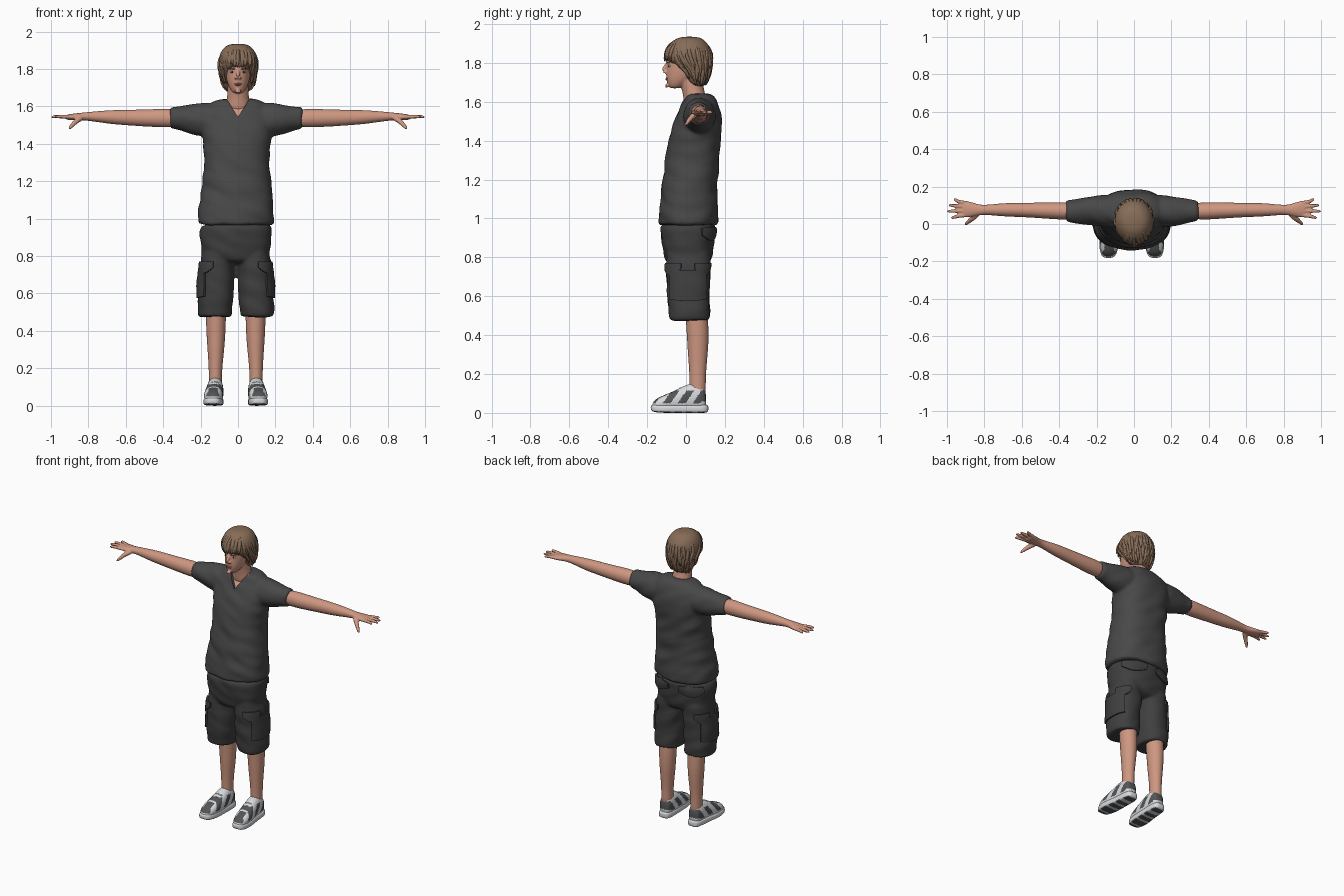
import bpy, bmesh, math, random
from mathutils import Vector, Matrix, noise

random.seed(4)
cube = bpy.data.objects.get("Cube")
if cube:
    bpy.data.objects.remove(cube)


def material(name, *rgb):
    m = bpy.data.materials.new(name)
    m.use_nodes = True
    m.diffuse_color = (*rgb, 1)
    m.node_tree.nodes["Principled BSDF"].inputs["Base Color"].default_value = (*rgb, 1)
    return m


SKIN = material("skin", .62, .31, .22)
HAIR = material("brown hair", .24, .15, .095)
SHIRT = material("charcoal shirt", .065, .065, .067)
SHORTS = material("dark shorts", .05, .05, .052)
WHITE = material("shoe white", .68, .7, .72)
GREY = material("shoe grey", .085, .09, .095)
LIPS = material("lips", .5, .2, .16)
DARK = material("eye dark", .04, .025, .02)
BODY_X = -.012  # middle of the clothes and legs


# --- shape helpers -------------------------------------------------------
def skin_rings(bm, rings):
    rings = [[bm.verts.new(p) for p in ring] for ring in rings]
    n = len(rings[0])
    for a, b in zip(rings, rings[1:]):
        for i in range(n):
            j = (i + 1) % n
            bm.faces.new((a[i], a[j], b[j], b[i]))
    bm.faces.new(rings[0])
    bm.faces.new(rings[-1])


def loft(bm, axis, rows, power=2.0, n=16):
    """Rows are (position on axis, centre a, centre b, radius a, radius b)."""
    order = {"x": (0, 1, 2), "y": (1, 0, 2), "z": (2, 0, 1)}[axis]
    rings = []
    for pos, ca, cb, ra, rb in rows:
        ring = []
        for i in range(n):
            t = math.tau * i / n
            c, s = (math.copysign(abs(f) ** (2 / power), f) / .974
                    for f in (math.cos(t), math.sin(t)))
            p = Vector()
            p[order[0]], p[order[1]], p[order[2]] = pos, ca + ra * c, cb + rb * s
            ring.append(p)
        rings.append(ring)
    skin_rings(bm, rings)


def tube(bm, points, radii, n=8):
    pts = [Vector(p) for p in points]
    whole = (pts[-1] - pts[0]).normalized()
    up = Vector((0, 1, 0)) if abs(whole.z) > .7 else Vector((0, 0, 1))
    rings = []
    for i, (p, r) in enumerate(zip(pts, radii)):
        d = (pts[min(i + 1, len(pts) - 1)] - pts[max(i - 1, 0)]).normalized()
        a = d.cross(up).normalized()
        b = a.cross(d)
        rings.append([p + (a * math.cos(math.tau * k / n) + b * math.sin(math.tau * k / n)) * r
                      for k in range(n)])
    skin_rings(bm, rings)


def ball(bm, centre, radii):
    m = Matrix.Translation(centre) @ Matrix.Diagonal((*radii, 1))
    bmesh.ops.create_uvsphere(bm, u_segments=16, v_segments=10, radius=1, matrix=m)


def bake(obj):
    dg = bpy.context.evaluated_depsgraph_get()
    me = bpy.data.meshes.new_from_object(obj.evaluated_get(dg))
    obj.modifiers.clear()
    obj.data = me
    return me


def shade(me, angle=55):
    me.shade_smooth()
    me.set_sharp_from_angle(angle=math.radians(angle))


def make(name, bm, mats, subsurf=0, voxel=0, relax=4, folds=0):
    bmesh.ops.recalc_face_normals(bm, faces=bm.faces)
    me = bpy.data.meshes.new(name)
    bm.to_mesh(me)
    bm.free()
    obj = bpy.data.objects.new(name, me)
    bpy.context.collection.objects.link(obj)
    if subsurf:
        obj.modifiers.new("round", "SUBSURF").levels = subsurf
    if voxel:
        r = obj.modifiers.new("fuse", "REMESH")
        r.mode, r.voxel_size = "VOXEL", voxel
        s = obj.modifiers.new("relax", "SMOOTH")
        s.factor, s.iterations = .5, relax
    me = bake(obj)
    # soft cloth folds
    if folds:
        normals = [v.normal.copy() for v in me.vertices]
        for v, nrm in zip(me.vertices, normals):
            q = Vector((v.co.x * 7, v.co.y * 7, v.co.z * 15 + v.co.x * 6))
            v.co += nrm * folds * noise.noise(q)
    me.materials.clear()
    for m in mats:
        me.materials.append(m)
    shade(me)
    return obj


def mirror(obj, centre=BODY_X):
    twin = obj.copy()
    twin.name = obj.name.replace("left", "right")
    twin.data = obj.data.copy()
    twin.data.transform(Matrix.Translation((2 * centre, 0, 0)) @ Matrix.Diagonal((-1, 1, 1, 1)))
    twin.data.flip_normals()
    bpy.context.collection.objects.link(twin)


# --- shirt with sleeves --------------------------------------------------
bm = bmesh.new()
loft(bm, "z", [(.962, -.012, .01, .206, .152), (.975, -.012, .01, .206, .152),
               (1.1, -.008, .017, .195, .148), (1.2, -.007, .02, .184, .14),
               (1.3, -.006, .033, .172, .137), (1.4, -.006, .042, .178, .138),
               (1.5, -.006, .06, .195, .121), (1.57, -.005, .073, .185, .106),
               (1.62, -.003, .07, .15, .078), (1.645, 0, .062, .09, .058)], 2.3)
for s in (1, -1):
    rows = [(.08, .07, 1.53, .09, .09), (.2, .072, 1.527, .085, .094),
            (.28, .07, 1.536, .067, .067), (.345, .068, 1.536, .057, .057),
            (.356, .068, 1.536, .057, .057)]
    loft(bm, "x", [(-.01 + s * r[0], *r[1:]) for r in rows])
shirt = make("shirt", bm, [SHIRT, SKIN], 2, .009, 6, .009)

# V neckline cut into the shirt front
low, top, half, back = 1.545, 1.69, .094, .05
slope = (back + .028) / (top - low)
bm = bmesh.new()
skin_rings(bm, [[(0, y0, low), (half, y1, top), (-half, y1, top)]
                for y0, y1 in ((-.3, -.3), (-.028, back))])
cutter = make("neckline_cutter", bm, [SHIRT])
cutter.hide_render = True
cut = shirt.modifiers.new("neckline", "BOOLEAN")
cut.operation, cut.solver, cut.object = "DIFFERENCE", "EXACT", cutter
me = bake(shirt)
bpy.data.objects.remove(cutter)
for f in me.polygons:
    c = f.center
    on_plane = abs(c.y + .028 - slope * (c.z - low)) < .002
    f.material_index = int(on_plane and abs(c.x) < (c.z - low) * half / (top - low) + .002)
shade(me)

# --- shorts --------------------------------------------------------------
bm = bmesh.new()
loft(bm, "z", [(.985, BODY_X, .01, .185, .138), (.94, BODY_X, .01, .192, .142),
               (.85, BODY_X, .01, .187, .132), (.79, BODY_X, .011, .183, .122),
               (.755, BODY_X, .012, .15, .1)], 2.4)
for s in (1, -1):
    rows = [(.472, .112, .02, .088, .105), (.484, .112, .02, .089, .105),
            (.6, .109, .012, .095, .108), (.7, .102, .012, .092, .111),
            (.79, .096, .012, .09, .118), (.88, .09, .01, .08, .11)]
    loft(bm, "z", [(r[0], BODY_X + s * r[1], *r[2:]) for r in rows], 2.3)
shorts = make("shorts", bm, [SHORTS], 2, .008, 4, .008)


# Pockets and flaps lie on the cloth
def pocket(name, a0, a1, z, height, dip, cx=.1, rx=.1):
    bm = bmesh.new()
    n, m = 12, 5
    grid = []
    for i in range(n + 1):
        t = i / n
        a = a0 + (a1 - a0) * t
        drop = height + dip * math.sin(math.pi * t)
        grid.append([bm.verts.new((BODY_X + cx + rx * math.sin(a), .012 - .12 * math.cos(a),
                                   z - drop * k / m)) for k in range(m + 1)])
    for a, b in zip(grid, grid[1:]):
        for k in range(m):
            bm.faces.new((a[k], b[k], b[k + 1], a[k + 1]))
    obj = make(name, bm, [SHORTS])
    w = obj.modifiers.new("lie", "SHRINKWRAP")
    w.target, w.offset, w.wrap_mode = shorts, .004, "ABOVE_SURFACE"
    t = obj.modifiers.new("cloth", "SOLIDIFY")
    t.thickness, t.offset = .012, 0
    shade(bake(obj), 40)
    mirror(obj)


for place, a0, a1 in (("front", .2, 1.25), ("rear", 1.85, 2.8)):
    pocket("left_%s_pocket_flap" % place, a0, a1, .77, .03, .03)
pocket("left_cargo_pocket", .7, 2.4, .735, .15, .01)
pocket("left_back_pocket", 2.1, 2.95, .945, .03, .025, 0, .19)

# --- arms and hands ------------------------------------------------------
bm = bmesh.new()
loft(bm, "x", [(.3, .068, 1.536, .047, .05), (.4, .07, 1.538, .046, .05),
               (.5, .073, 1.538, .042, .045), (.6, .075, 1.541, .037, .041),
               (.68, .076, 1.543, .037, .037), (.76, .076, 1.546, .029, .028),
               (.82, .075, 1.547, .025, .021), (.86, .077, 1.545, .037, .019),
               (.9, .08, 1.543, .046, .016), (.925, .081, 1.542, .042, .012)])
for y0, y1, tip in ((.046, .03, .982), (.07, .068, 1.004), (.094, .102, .996), (.115, .135, .965)):
    tube(bm, [(.89, y0, 1.544), (.93, y0, 1.545), ((tip + .93) / 2, (y0 + y1) / 2, 1.547),
              (tip, y1, 1.543)], (.012, .012, .0105, .0075))
tube(bm, [(.83, .06, 1.542), (.855, .038, 1.53), (.88, .016, 1.508), (.907, -.006, 1.475)],
     (.016, .017, .013, .008))
mirror(make("left_arm", bm, [SKIN], 1, .0045, 3), 0)

# --- lower legs ----------------------------------------------------------
bm = bmesh.new()
loft(bm, "z", [(.07, .097, .06, .036, .042), (.15, .097, .06, .034, .041),
               (.22, .096, .06, .037, .043), (.32, .094, .061, .046, .052),
               (.4, .094, .061, .051, .056), (.5, .094, .055, .054, .057),
               (.56, .094, .05, .054, .057)])
mirror(make("left_leg", bm, [SKIN], 2))

# --- shoes ---------------------------------------------------------------
bm = bmesh.new()
loft(bm, "y", [(-.175, .112, .035, .02, .012), (-.155, .111, .045, .04, .028),
               (-.11, .109, .052, .05, .04), (-.06, .104, .06, .05, .052),
               (-.01, .1, .072, .046, .067), (.03, .098, .08, .044, .073),
               (.08, .097, .077, .042, .068), (.105, .096, .065, .03, .045)], 2.3)
upper = make("left_shoe_upper", bm, [WHITE, GREY], 3)
for f in upper.data.polygons:
    x, y, z = f.center
    band = (y * 13 - z * 9) % 1 < .52 and .05 < z < .115
    toe = -.15 < y < -.1 and abs(x - .109) < .025
    heel = y > .075 and .06 < z < .11
    f.material_index = int(band or toe or heel)
mirror(upper)

bm = bmesh.new()
loft(bm, "y", [(-.182, .112, .027, .02, .012), (-.168, .112, .023, .042, .02),
               (-.1, .11, .021, .055, .021), (-.02, .102, .021, .047, .021),
               (.05, .098, .021, .046, .021), (.1, .097, .021, .04, .021),
               (.116, .096, .024, .022, .018)], 4)
sole = make("left_shoe_sole", bm, [WHITE, GREY], 2)
for f in sole.data.polygons:
    f.material_index = int(f.normal.z < -.6 and (f.center.y * 16) % 1 < .6)
mirror(sole)

bm = bmesh.new()
for i in range(4):
    y = -.09 + i * .02
    x, z = .106 - i * .002, .146 + .57 * y
    tube(bm, [(x - .028, y, z - .01), (x, y, z + .002), (x + .028, y, z - .01)], (.005,) * 3)
mirror(make("left_shoe_laces", bm, [WHITE], 1))

# --- head, nose and neck -------------------------------------------------
bm = bmesh.new()
loft(bm, "z", [(1.668, 0, -.06, .022, .024), (1.685, 0, -.046, .038, .046),
               (1.71, 0, -.03, .051, .07), (1.74, 0, -.015, .061, .088),
               (1.78, 0, 0, .068, .1), (1.83, 0, .005, .07, .105),
               (1.88, 0, .01, .062, .095), (1.915, 0, .012, .035, .06)])
loft(bm, "z", [(1.56, 0, .05, .072, .058), (1.62, 0, .046, .064, .058),
               (1.66, 0, .036, .056, .056), (1.72, 0, .025, .055, .06),
               (1.77, 0, .02, .05, .06)])
tube(bm, [(0, -.093, 1.8), (0, -.108, 1.778), (0, -.12, 1.758)], (.009, .011, .012))
ball(bm, (0, -.1, 1.681), (.018, .008, .011))
for s in (1, -1):
    ball(bm, (s * .011, -.107, 1.753), (.009, .011, .008))
    tube(bm, [(s * .012, -.097, 1.803), (s * .045, -.08, 1.803)], (.008, .007))
make("head", bm, [SKIN], 1, .005, 3)

bm = bmesh.new()
for z, r in ((1.721, .021), (1.714, .017)):
    ball(bm, (0, -.096, z), (r, .01, .004))
make("lips", bm, [LIPS])

for name, mat, y, r in (("eyeballs", WHITE, -.084, (.012, .008, .006)),
                        ("irises", DARK, -.089, (.006, .005, .0055))):
    bm = bmesh.new()
    for s in (1, -1):
        ball(bm, (s * .03, y, 1.784), r)
    make(name, bm, [mat])

bm = bmesh.new()
for s in (1, -1):
    tube(bm, [(s * .014, -.102, 1.799), (s * .032, -.095, 1.804), (s * .048, -.08, 1.799)],
         (.003, .004, .002))
make("eyebrows", bm, [HAIR], 1)

# --- hair: a cap with loose locks ----------------------------------------
cap = [(1.675, 0, .06, .05, .03), (1.7, 0, .056, .076, .05), (1.74, 0, .05, .088, .07),
       (1.785, 0, .043, .096, .088), (1.805, 0, .015, .1, .118), (1.84, 0, .013, .104, .12),
       (1.88, 0, .014, .098, .11), (1.915, 0, .015, .077, .084), (1.936, 0, .018, .042, .045)]
bm = bmesh.new()
loft(bm, "z", cap)
make("hair_cap", bm, [HAIR], 2)


def on_hair(a, z, lift):
    for lo, hi in zip(cap, cap[1:]):
        if z <= hi[0]:
            break
    t = min(max((z - lo[0]) / (hi[0] - lo[0]), 0), 1)
    cy, rx, ry = (lo[k] + (hi[k] - lo[k]) * t for k in (2, 3, 4))
    return ((rx + lift) * math.sin(a), cy - (ry + lift) * math.cos(a), z)


bm = bmesh.new()
count = 90
for i in range(count):
    a = math.tau * (i + random.random()) / count - math.pi
    if abs(a) < .75:
        end = random.uniform(1.796, 1.825)
    elif abs(a) < 1.5:
        end = random.uniform(1.705, 1.77)
    else:
        end = random.uniform(1.672, 1.78)
    start = min(end + random.uniform(.1, .16), 1.93)
    drift = random.uniform(-.3, .3)
    flick = random.uniform(0, .01)
    steps = ((0, -.006, .004), (.35, -.001, .012), (.7, .001, .012), (1, flick, .002))
    tube(bm, [on_hair(a + drift * t, start + (end - start) * t, lift) for t, lift, r in steps],
         [r for t, lift, r in steps])
make("hair_locks", bm, [HAIR], 1)
